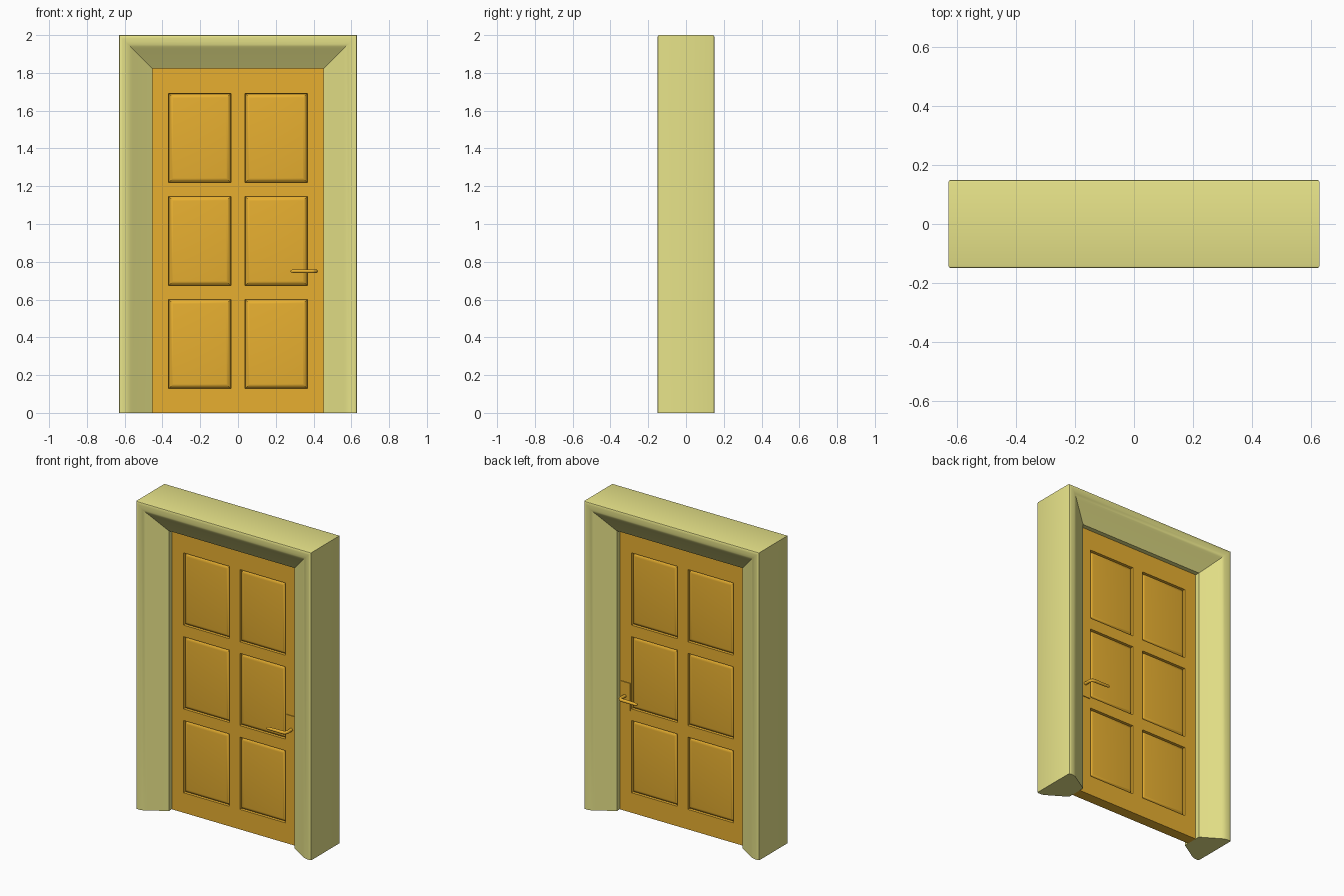
import bpy, bmesh, math
from mathutils import Vector

if "Cube" in bpy.data.objects:
    bpy.data.objects.remove(bpy.data.objects["Cube"])


def material(name, color):
    m = bpy.data.materials.new(name)
    m.diffuse_color = (*color, 1)
    m.use_nodes = True
    m.node_tree.nodes["Principled BSDF"].inputs["Base Color"].default_value = m.diffuse_color
    return m


YELLOW = material("frame_yellow", (0.80, 0.77, 0.25))
ORANGE = material("door_orange", (0.80, 0.43, 0.03))


def add_mesh(name, bm, mat, smooth=None):
    bmesh.ops.recalc_face_normals(bm, faces=bm.faces)
    me = bpy.data.meshes.new(name)
    bm.to_mesh(me)
    bm.free()
    me.materials.append(mat)
    ob = bpy.data.objects.new(name, me)
    bpy.context.collection.objects.link(ob)
    if smooth:
        bpy.ops.object.select_all(action='DESELECT')
        ob.select_set(True)
        bpy.context.view_layer.objects.active = ob
        bpy.ops.object.shade_smooth_by_angle(angle=math.radians(smooth))
    return ob


HALF_W, TOP = 0.452, 1.822   # clear opening
DOOR_Y = 0.035               # half thickness of the door leaf

# Door frame: one casing profile (distance outward, y) swept with mitred corners
half = [(0.0, 0.065), (0.105, 0.130), (0.117, 0.138), (0.130, 0.145),
        (0.145, 0.149), (0.160, 0.150), (0.170, 0.150), (0.176, 0.147), (0.178, 0.141)]
profile = [(t, -y) for t, y in half] + [(t, y) for t, y in reversed(half)]
bm = bmesh.new()
rings = []
for side, up in ((-1, 0), (-1, 1), (1, 1), (1, 0)):
    rings.append([bm.verts.new((side * (HALF_W + t), y, up * (TOP + t))) for t, y in profile])
n = len(profile)
for a, b in zip(rings, rings[1:]):
    for i in range(n):
        j = (i + 1) % n
        bm.faces.new((a[i], a[j], b[j], b[i]))
bm.faces.new(rings[0])
bm.faces.new(rings[-1])
add_mesh("door_frame", bm, YELLOW, 30)

# Door leaf: sliced box whose six panel cells are recessed and raised on both sides
cols = [(-0.367, -0.038), (0.038, 0.367)]
rows = [(0.13, 0.60), (0.675, 1.145), (1.22, 1.69)]
bm = bmesh.new()
bmesh.ops.create_cube(bm, size=1)
for v in bm.verts:
    v.co = Vector((v.co.x * 2 * HALF_W, v.co.y * 2 * DOOR_Y, (v.co.z + 0.5) * TOP))
cuts = [((x, 0, 0), (1, 0, 0)) for c in cols for x in c]
cuts += [((0, 0, z), (0, 0, 1)) for r in rows for z in r]
for co, no in cuts:
    bmesh.ops.bisect_plane(bm, geom=bm.verts[:] + bm.edges[:] + bm.faces[:],
                           plane_co=co, plane_no=no)
bm.normal_update()


def is_panel(f):
    c = f.calc_center_median()
    return (abs(f.normal.y) > 0.9 and any(a < c.x < b for a, b in cols)
            and any(a < c.z < b for a, b in rows))


panels = [f for f in bm.faces if is_panel(f)]
for thick, depth in ((0.001, -0.018), (0.012, 0.008), (0.012, 0.005), (0.009, 0.001)):
    bmesh.ops.inset_individual(bm, faces=panels, thickness=thick, depth=depth)
add_mesh("door_leaf", bm, ORANGE, 25)

# Handles: thin back plate and bent lever on each side
for label, s in (("front", -1), ("back", 1)):
    bm = bmesh.new()
    bmesh.ops.create_cube(bm, size=1)
    for v in bm.verts:
        v.co = Vector((0.408 + v.co.x * 0.066, s * (DOOR_Y + 0.002) + v.co.y * 0.006,
                       0.75 + v.co.z * 0.18))
    add_mesh(f"{label}_handle_plate", bm, ORANGE)

    path = [(0.412, 0.035, 1), (0.412, 0.078, 1)]
    for k in range(1, 7):
        a = math.radians(15 * k)
        path.append((0.390 + 0.022 * math.cos(a), 0.078 + 0.022 * math.sin(a), 1))
    path += [(0.345, 0.100, 0.95), (0.290, 0.102, 0.85), (0.282, 0.102, 0.7), (0.278, 0.102, 0.35)]
    cu = bpy.data.curves.new(f"{label}_handle_lever", 'CURVE')
    cu.dimensions = '3D'
    cu.bevel_depth = 0.0105
    cu.bevel_resolution = 3
    cu.use_fill_caps = True
    sp = cu.splines.new('POLY')
    sp.points.add(len(path) - 1)
    for p, (x, y, r) in zip(sp.points, path):
        p.co = (x, s * y, 0.75, 1)
        p.radius = r
    sp.use_smooth = True
    cu.materials.append(ORANGE)
    bpy.context.collection.objects.link(bpy.data.objects.new(f"{label}_handle_lever", cu))
